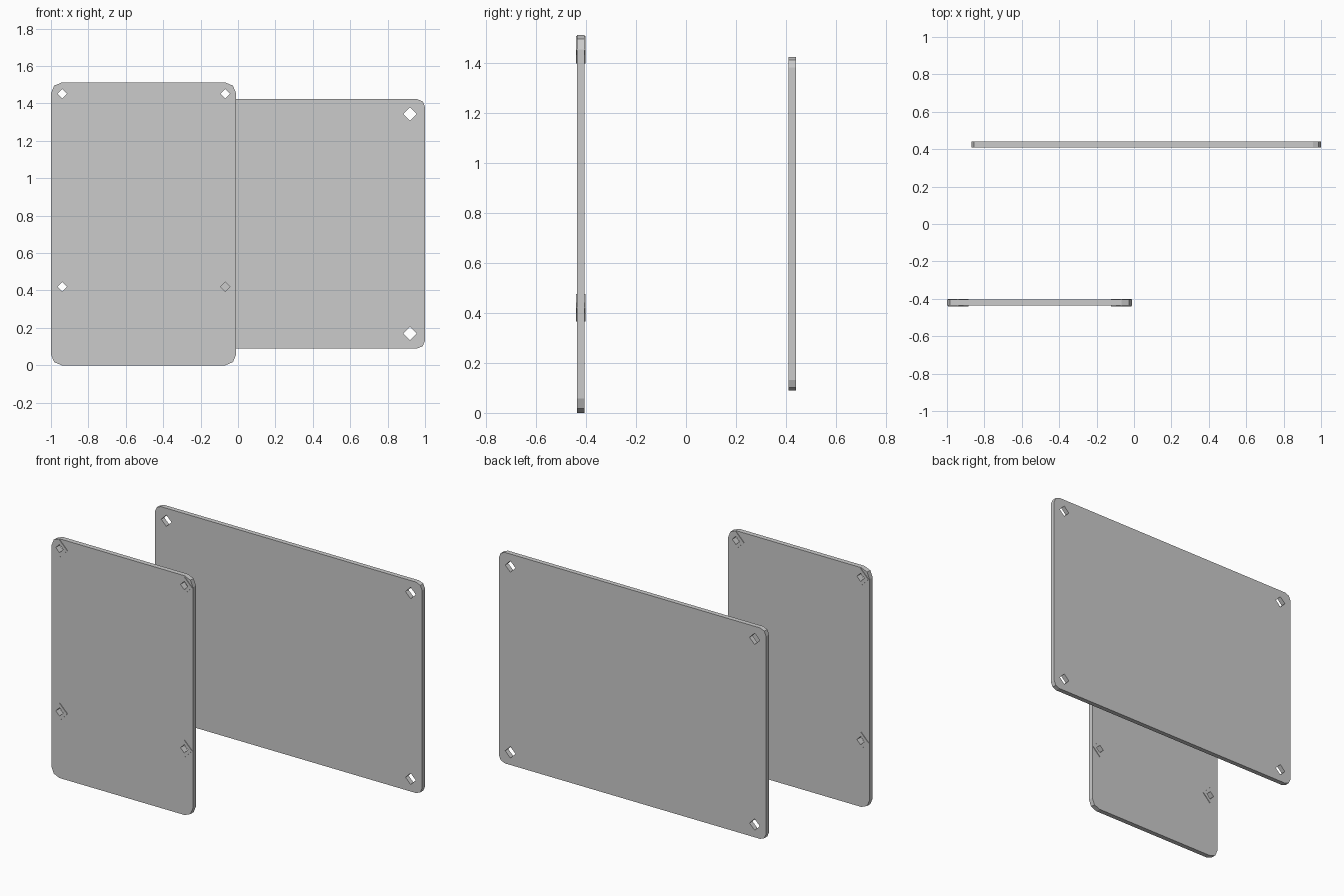
import bpy, bmesh
from math import cos, sin, pi

if "Cube" in bpy.data.objects:
    bpy.data.objects.remove(bpy.data.objects["Cube"])


def rounded_rect(x0, x1, z0, z1, r, segs=2):
    corners = [(x1 - r, z1 - r), (x0 + r, z1 - r), (x0 + r, z0 + r), (x1 - r, z0 + r)]
    return [(cx + r * cos((q + i / segs) * pi / 2), cz + r * sin((q + i / segs) * pi / 2))
            for q, (cx, cz) in enumerate(corners) for i in range(segs + 1)]


def diamond(x, z, r):
    return [(x + r, z), (x, z + r), (x - r, z), (x, z - r)]


def slab(name, outline, holes, y0, y1):
    """Fill an XZ outline with holes and extrude it from y0 to y1."""
    bm = bmesh.new()
    edges = []
    for loop in [outline] + holes:
        vs = [bm.verts.new((x, y0, z)) for x, z in loop]
        edges += [bm.edges.new((vs[i - 1], vs[i])) for i in range(len(vs))]
    bmesh.ops.triangle_fill(bm, use_beauty=True, use_dissolve=False,
                            edges=edges, normal=(0, -1, 0))
    ext = bmesh.ops.extrude_face_region(bm, geom=bm.faces[:], use_keep_orig=True)
    moved = [g for g in ext["geom"] if isinstance(g, bmesh.types.BMVert)]
    bmesh.ops.translate(bm, vec=(0, y1 - y0, 0), verts=moved)
    bmesh.ops.recalc_face_normals(bm, faces=bm.faces[:])
    me = bpy.data.meshes.new(name)
    bm.to_mesh(me)
    bm.free()
    ob = bpy.data.objects.new(name, me)
    bpy.context.collection.objects.link(ob)
    return ob


# Front upright plate, seats for the four hole collars
front_spots = [(x, z) for x in (-0.94, -0.068) for z in (0.42, 1.452)]
slab("front_plate", rounded_rect(-1.0, -0.01, 0.0, 1.512, 0.058),
     [diamond(x, z, 0.04) for x, z in front_spots], -0.436, -0.405)

# Slightly raised collars around the front plate holes
for i, (x, z) in enumerate(front_spots):
    slab(f"hole_collar_{i + 1}", diamond(x, z, 0.055), [diamond(x, z, 0.026)], -0.44, -0.401)

# Back wide plate with four corner holes
slab("back_plate", rounded_rect(-0.868, 1.0, 0.09, 1.423, 0.042),
     [diamond(x, z, 0.036) for x in (-0.788, 0.92) for z in (0.17, 1.344)], 0.41, 0.44)
